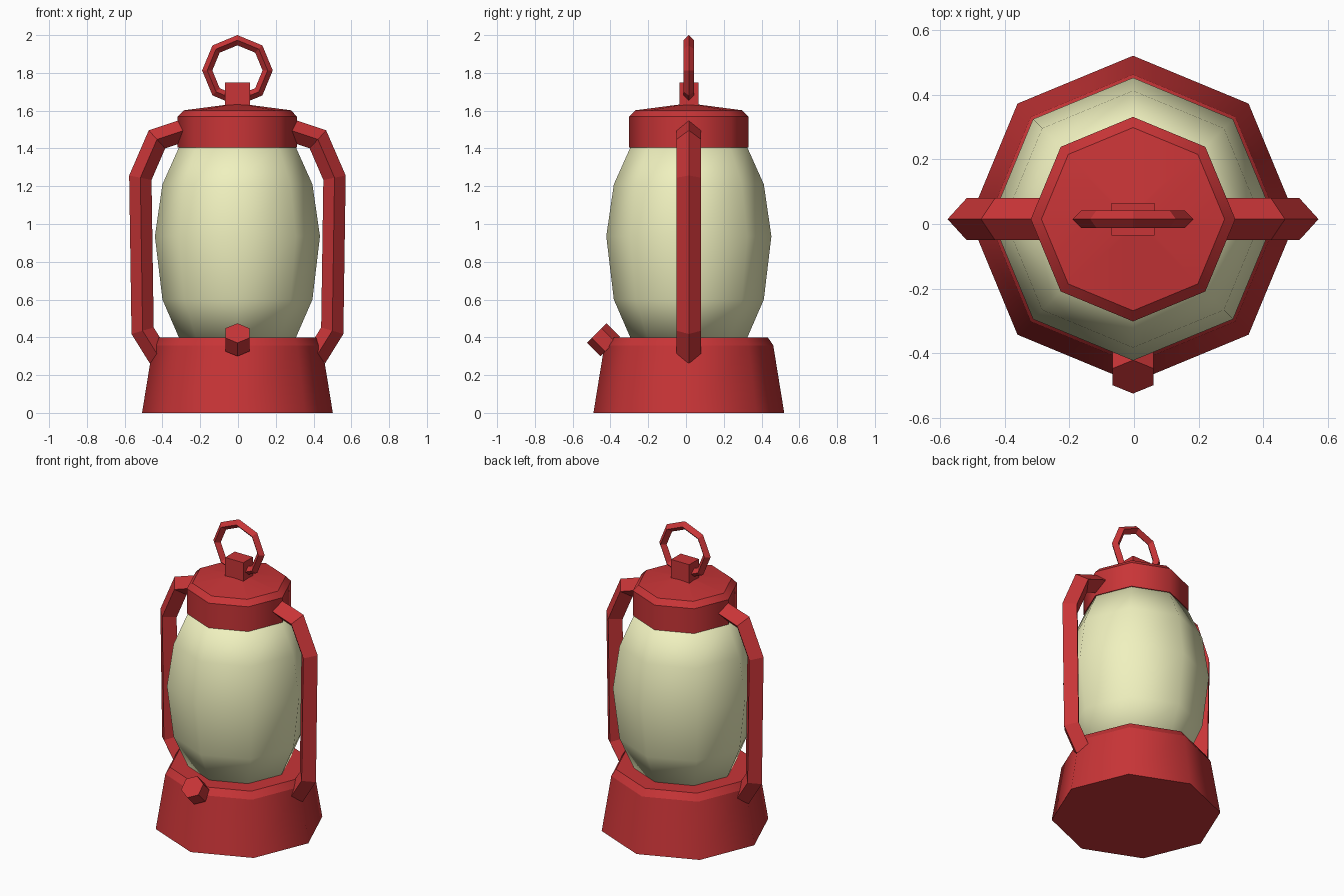
import bpy, bmesh, math
from mathutils import Vector

if "Cube" in bpy.data.objects:
    bpy.data.objects.remove(bpy.data.objects["Cube"])

CX, CY = -0.003, 0.015   # axis of the lantern body


def material(name, rgb):
    m = bpy.data.materials.new(name)
    m.diffuse_color = (*rgb, 1)
    m.use_nodes = True
    m.node_tree.nodes["Principled BSDF"].inputs["Base Color"].default_value = m.diffuse_color
    return m


RED = material("red_paint", (0.58, 0.035, 0.038))
GLASS = material("pale_glass", (0.87, 0.88, 0.52))


def finish(bm, name, mat):
    bmesh.ops.recalc_face_normals(bm, faces=bm.faces)
    me = bpy.data.meshes.new(name)
    bm.to_mesh(me)
    bm.free()
    ob = bpy.data.objects.new(name, me)
    bpy.context.collection.objects.link(ob)
    me.materials.append(mat)
    return ob


def bridge(bm, rings):
    n = len(rings[0])
    for a, b in zip(rings, rings[1:]):
        for i in range(n):
            j = (i + 1) % n
            bm.faces.new((a[i], a[j], b[j], b[i]))
    bm.faces.new(rings[0])
    bm.faces.new(rings[-1])


def lathe(name, profile, mat, sharp_rings):
    """Eight-sided turned body, smooth around, optionally crisp rings."""
    bm = bmesh.new()
    rings = [[bm.verts.new((CX + r * math.cos(i * math.pi / 4),
                            CY + r * math.sin(i * math.pi / 4), z))
              for i in range(8)] for r, z in profile]
    bridge(bm, rings)
    for f in bm.faces:
        f.smooth = True
    if sharp_rings:
        for e in bm.edges:
            if abs(e.verts[0].co.z - e.verts[1].co.z) < 1e-5:
                e.smooth = False
    return finish(bm, name, mat)


def handle(name, side):
    """Diamond-section bar swept along a bent path with mitred corners."""
    pts = [Vector(p) for p in [(0.27, 1.50), (0.426, 1.448), (0.514, 1.245),
                               (0.502, 0.435), (0.415, 0.295)]]
    dirs = [(b - a).normalized() for a, b in zip(pts, pts[1:])]
    bm = bmesh.new()
    rings = []
    for i, p in enumerate(pts):
        d0, d1 = dirs[max(i - 1, 0)], dirs[min(i, len(dirs) - 1)]
        t = (d0 + d1).normalized()
        out = Vector((-t.y, t.x)) * 0.059 / t.dot(d0)
        section = [(out, 0), (out * 0, 0.065), (-out, 0), (out * 0, -0.065)]
        rings.append([bm.verts.new((CX + side * (p.x + o.x), CY + y, p.y + o.y))
                      for o, y in section])
    bridge(bm, rings)
    return finish(bm, name, RED)


def named(name):
    ob = bpy.context.object
    ob.name = name
    ob.data.materials.append(RED)
    return ob


# Base, glass globe and cap
lathe("base", [(0.505, 0), (0.447, 0.357), (0.418, 0.40), (0.20, 0.40)], RED, True)
lathe("glass_globe", [(0.308, 0.395), (0.397, 0.60), (0.437, 0.935),
                      (0.397, 1.21), (0.303, 1.42)], GLASS, False)
lathe("cap", [(0.316, 1.405), (0.316, 1.568), (0.283, 1.602), (0.03, 1.635)], RED, True)

# Side handles
for side, label in ((-1, "left"), (1, "right")):
    handle(label + "_handle", side)

# Ring holder block on the cap
bpy.ops.mesh.primitive_cube_add(size=1, location=(CX, CY, 1.68))
named("ring_holder").scale = (0.132, 0.10, 0.14)

# Hanging ring
bpy.ops.mesh.primitive_torus_add(major_segments=8, minor_segments=4,
                                 major_radius=0.160, minor_radius=0.027,
                                 location=(CX, CY, 1.813),
                                 rotation=(math.pi / 2, 0, 0))
named("hanging_ring")

# Hexagonal wick knob, tilted up at the front
bpy.ops.mesh.primitive_cylinder_add(vertices=6, radius=0.073, depth=0.10,
                                    location=(CX, -0.437, 0.387),
                                    rotation=(math.pi / 4, 0, 0))
named("wick_knob")
